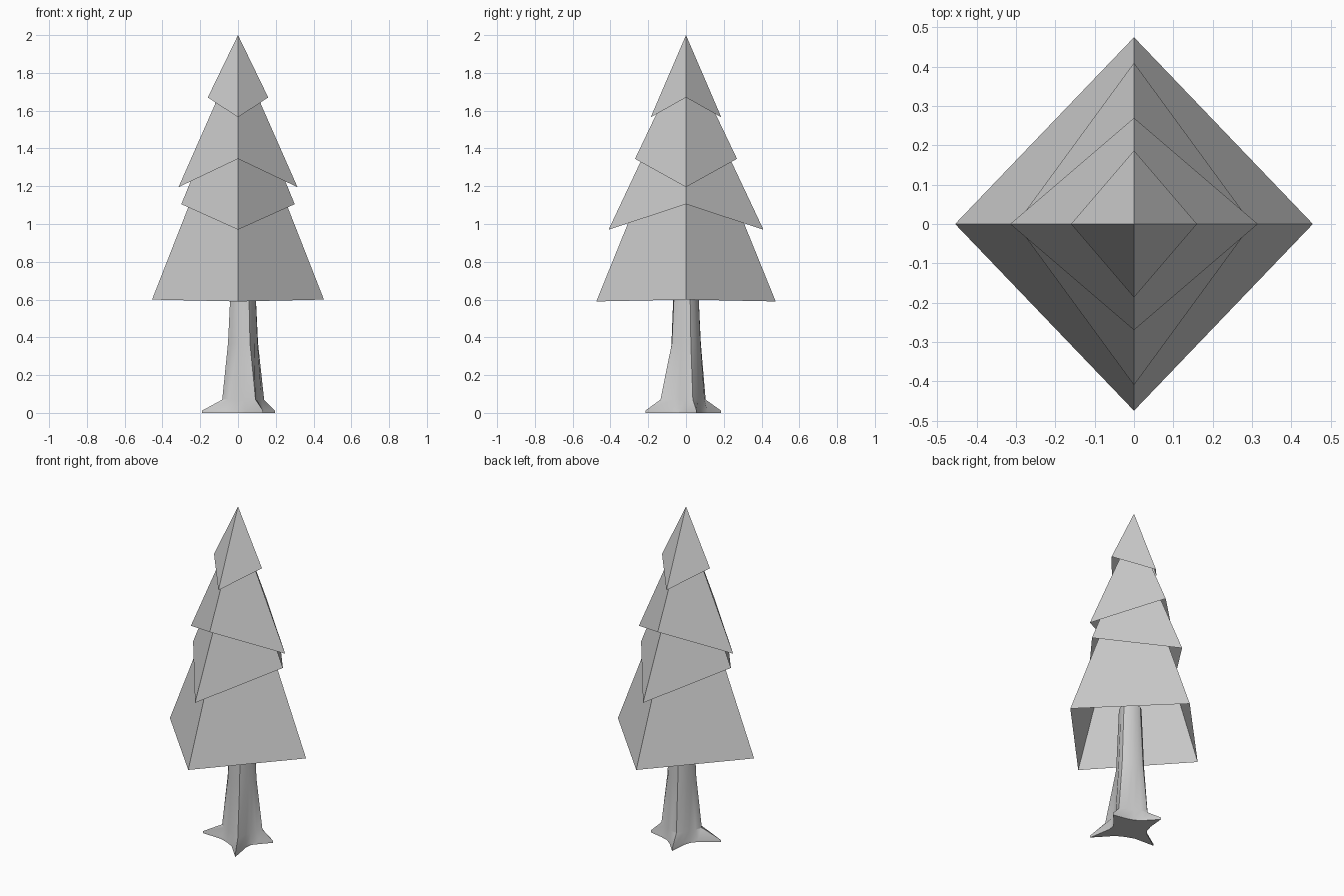
import bpy, bmesh
from math import sin, cos, radians

if "Cube" in bpy.data.objects:
    bpy.data.objects.remove(bpy.data.objects["Cube"])


def make_object(name, bm):
    bmesh.ops.recalc_face_normals(bm, faces=bm.faces)
    mesh = bpy.data.meshes.new(name)
    bm.to_mesh(mesh)
    bm.free()
    obj = bpy.data.objects.new(name, mesh)
    bpy.context.collection.objects.link(obj)
    return obj


# Foliage: open four-sided pyramids with wavy rims
# (x corner radius, x corner z, y corner radius, y corner z, apex z)
tiers = [
    (0.455, 0.600, 0.475, 0.590, 1.76),
    (0.300, 1.105, 0.410, 0.970, 1.84),
    (0.315, 1.195, 0.270, 1.345, 1.91),
    (0.160, 1.670, 0.187, 1.565, 2.00),
]
for i, (rx, zx, ry, zy, top) in enumerate(tiers):
    bm = bmesh.new()
    rim = [bm.verts.new(p) for p in
           ((rx, 0, zx), (0, ry, zy), (-rx, 0, zx), (0, -ry, zy))]
    apex = bm.verts.new((0, 0, top))
    for k in range(4):
        bm.faces.new((rim[k], rim[(k + 1) % 4], apex))
    make_object(f"foliage_tier_{i + 1}", bm)

# Trunk: lofted rings with four flared roots
# (root angle, reach on the ground, reach of root shoulder)
roots = [(18, 0.178, 0.117), (109, 0.196, 0.110),
         (196, 0.226, 0.115), (296, 0.240, 0.150)]
CX = 0.027


def ring(bm, level):
    # level: (height, ridge radius chooser, flank radius, valley radius, flank angle)
    z, ridge, flank, valley, spread = level
    verts = []
    for k, root in enumerate(roots):
        a = root[0]
        nxt = roots[(k + 1) % 4][0] + (360 if k == 3 else 0)
        r = root[ridge] if isinstance(ridge, int) else ridge
        for ang, rad in ((a - spread, flank), (a, r),
                         (a + spread, flank), ((a + nxt) / 2, valley)):
            t = radians(ang)
            verts.append(bm.verts.new((CX + rad * cos(t), rad * sin(t), z)))
    return verts


levels = [
    (0.00, 1, 0.115, 0.095, 20),
    (0.012, 1, 0.112, 0.093, 20),
    (0.07, 2, 0.098, 0.086, 22),
    (0.37, 0.083, 0.077, 0.070, 24),
    (0.75, 0.064, 0.062, 0.060, 23),
]
bm = bmesh.new()
rings = [ring(bm, lv) for lv in levels]
for lo, hi in zip(rings, rings[1:]):
    n = len(lo)
    for k in range(n):
        j = (k + 1) % n
        bm.faces.new((lo[k], lo[j], hi[j], hi[k]))
bm.faces.new(rings[0])
bm.faces.new(rings[-1])
trunk = make_object("trunk", bm)

bpy.ops.object.select_all(action='DESELECT')
bpy.context.view_layer.objects.active = trunk
trunk.select_set(True)
bpy.ops.object.shade_smooth_by_angle(angle=radians(30))
